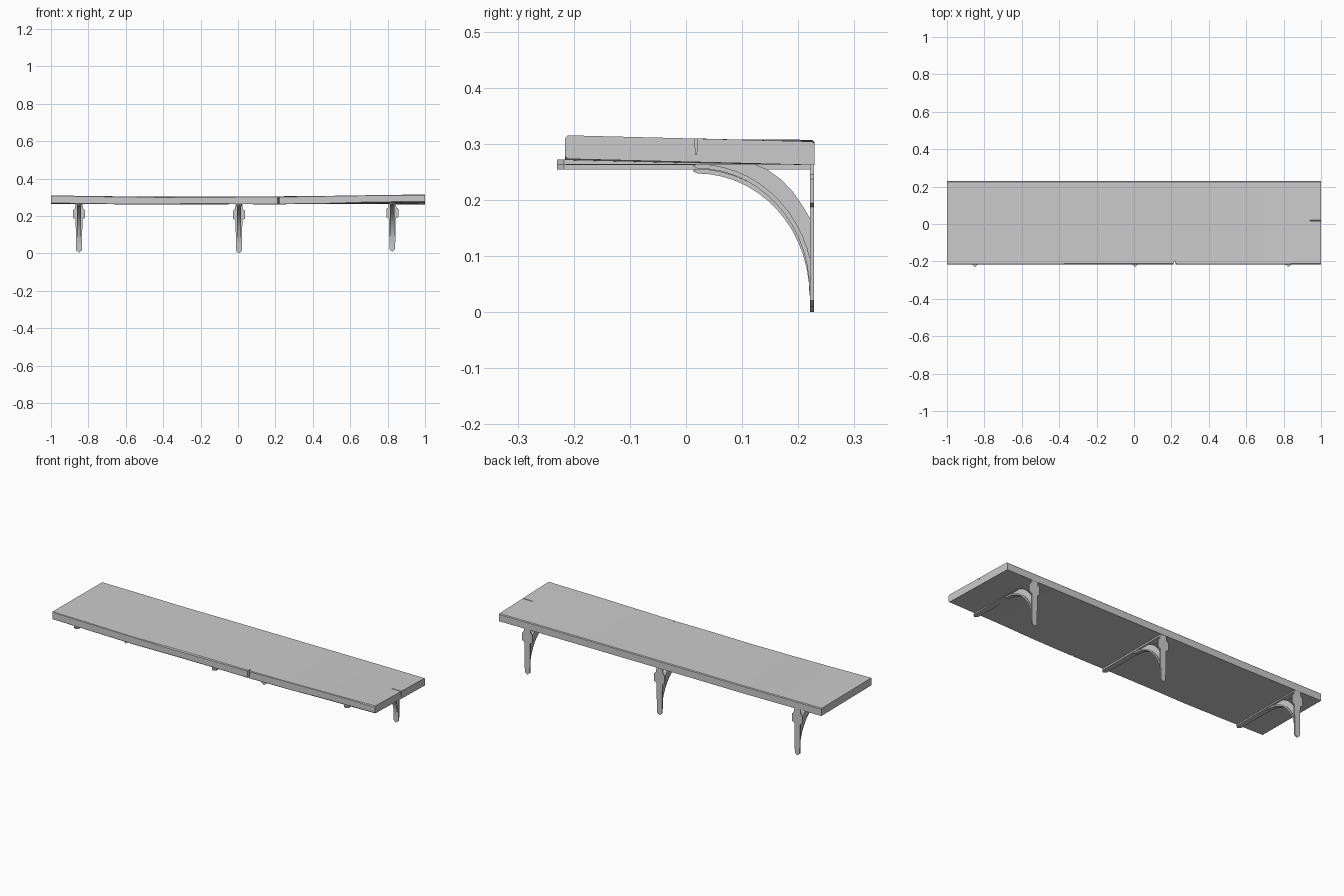
import bpy, bmesh, math, random
from mathutils import Vector

if "Cube" in bpy.data.objects:
    bpy.data.objects.remove(bpy.data.objects["Cube"])

random.seed(4)


def make_object(name, bm):
    bmesh.ops.recalc_face_normals(bm, faces=bm.faces)
    mesh = bpy.data.meshes.new(name)
    bm.to_mesh(mesh)
    bm.free()
    obj = bpy.data.objects.new(name, mesh)
    bpy.context.collection.objects.link(obj)
    return obj


def prism(name, points, direction):
    """Closed polygon extruded along a direction."""
    bm = bmesh.new()
    face = bm.faces.new([bm.verts.new(p) for p in points])
    ext = bmesh.ops.extrude_face_region(bm, geom=[face])
    new = [v for v in ext["geom"] if isinstance(v, bmesh.types.BMVert)]
    bmesh.ops.translate(bm, verts=new, vec=Vector(direction))
    bmesh.ops.triangulate(bm, faces=[f for f in bm.faces if len(f.verts) > 4])
    return make_object(name, bm)


# Warped board: stations of (x, front underside, back underside)
BACK, FRONT, THICK = 0.229, -0.216, 0.042
stations = [(-1, .268, .265), (-.75, .264, .264), (-.5, .260, .262), (-.25, .261, .263),
            (0, .263, .263), (.2, .262, .263), (.45, .265, .263), (.7, .269, .263), (1, .273, .262)]
bm = bmesh.new()
rings = []
for x, zf, zb in stations:
    c, d = random.uniform(.001, .006), random.uniform(.001, .006)
    section = [(BACK, zb), (BACK, zb + THICK - .004), (BACK - .004, zb + THICK),
               (FRONT + c, zf + THICK), (FRONT, zf + THICK - c),
               (FRONT, zf + d), (FRONT + d, zf)]
    rings.append([bm.verts.new((x, y, z)) for y, z in section])
for a, b in zip(rings, rings[1:]):
    for i in range(7):
        j = (i + 1) % 7
        bm.faces.new((a[i], a[j], b[j], b[i]))
bm.faces.new(rings[0])
bm.faces.new(rings[-1])
board = make_object("shelf_board", bm)

# Split in the right end and chip in the front edge
cutters = [
    prism("end_split_cutter", [(1.01, .015, .33), (1.01, .021, .33), (1.01, .019, .281), (1.01, .017, .281)],
          (-.07, 0, 0)),
    prism("front_chip_cutter", [(.208, -.225, .25), (.224, -.225, .25), (.217, -.192, .25)], (0, 0, .08)),
]
for cutter in cutters:
    cutter.hide_render = True
    cutter.hide_set(True)
    mod = board.modifiers.new(cutter.name, "BOOLEAN")
    mod.object = cutter
    mod.operation = "DIFFERENCE"
    mod.solver = "EXACT"


def arc(grow, n=14):
    """Quarter ellipse of the brace, from the arm down to the wall plate."""
    return [(.02 + (.2 + grow) * math.cos(t), .03 + (.217 + grow) * math.sin(t))
            for t in (math.pi / 2 * (1 - i / n) for i in range(n + 1))]


def bracket(side, x, dz):
    def both(half):
        return half + [(-w, h) for w, h in reversed(half) if w]

    # Wall plate with pointed foot and screw lug
    plate = both([(0, 0), (.015, .012), (.018, .16), (.018, .178), (.032, .185),
                  (.032, .228), (.022, .236), (.018, .262)])
    prism(side + "_wall_plate", [(x + w, .221, h + dz) for w, h in plate], (0, .0075, 0))

    # Shelf arm with pointed tip
    arm = both([(0, -.230), (.015, -.217), (.016, .225)])
    prism(side + "_shelf_arm", [(x + w, y, .254 + dz) for w, y in arm], (0, 0, .009))

    # Curved brace web
    web = arc(.003) + [(.223, .155), (.206, .183), (.19, .206), (.17, .227),
                       (.145, .245), (.115, .2575), (.02, .2575)]
    prism(side + "_brace_web", [(x - .006, y, z + dz) for y, z in web], (.012, 0, 0))

    # Wider flange along the outer curve
    flange = [(.012, .2515)] + arc(0) + list(reversed(arc(.008)))
    prism(side + "_brace_flange", [(x - .011, min(y, .225), z + dz) for y, z in flange], (.022, 0, 0))


for side, x, dz in (("left", -.85, .004), ("middle", .005, 0), ("right", .825, .009)):
    bracket(side, x, dz)
